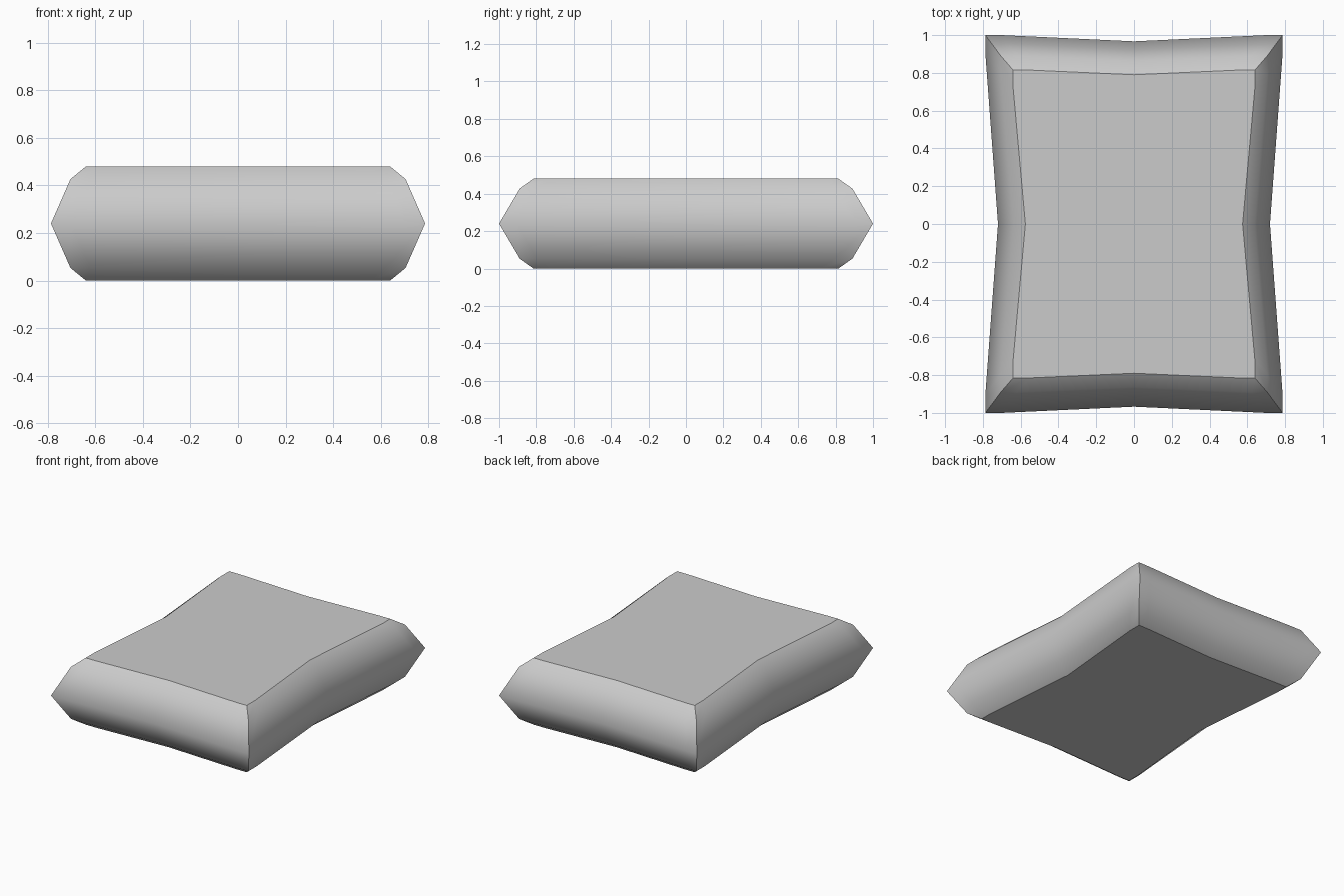
import bpy, bmesh

if "Cube" in bpy.data.objects:
    bpy.data.objects.remove(bpy.data.objects["Cube"])

# Cushion levels: z, corner x, corner y, waist x, waist y
levels = [
    (0.00, 0.64, 0.815, 0.575, 0.79),
    (0.053, 0.705, 0.89, 0.638, 0.863),
    (0.24, 0.787, 1.00, 0.72, 0.967),
    (0.427, 0.705, 0.89, 0.638, 0.863),
    (0.48, 0.64, 0.815, 0.575, 0.79),
]


def outline(cx, cy, wx, wy):
    """Rectangle with pinched sides and short straight runs at the corners."""
    quarter = [(wx, 0), (cx, cy - 0.095), (cx, cy), (cx - 0.085, cy), (0, wy)]
    left = [(-x, y) for x, y in reversed(quarter[:-1])]
    upper = quarter + left
    lower = [(-x, -y) for x, y in upper[1:-1]]
    return upper + lower


bm = bmesh.new()
rings = [[bm.verts.new((x, y, z)) for x, y in outline(*dims)]
         for z, *dims in levels]
n = len(rings[0])

# Padded sides
for a, b in zip(rings, rings[1:]):
    for i in range(n):
        j = (i + 1) % n
        bm.faces.new((a[i], a[j], b[j], b[i])).smooth = True

# Flat top and bottom, with crisp rims
for ring in (rings[0], rings[-1]):
    cap = bm.faces.new(ring)
    for e in cap.edges:
        e.smooth = False

# Crisp mitred corner seams
for a, b in zip(rings, rings[1:]):
    for i in (2, 6, 10, 14):
        bm.edges.get((a[i], b[i])).smooth = False

bmesh.ops.recalc_face_normals(bm, faces=bm.faces)
mesh = bpy.data.meshes.new("cushion")
bm.to_mesh(mesh)
bm.free()
bpy.context.collection.objects.link(bpy.data.objects.new("cushion", mesh))
